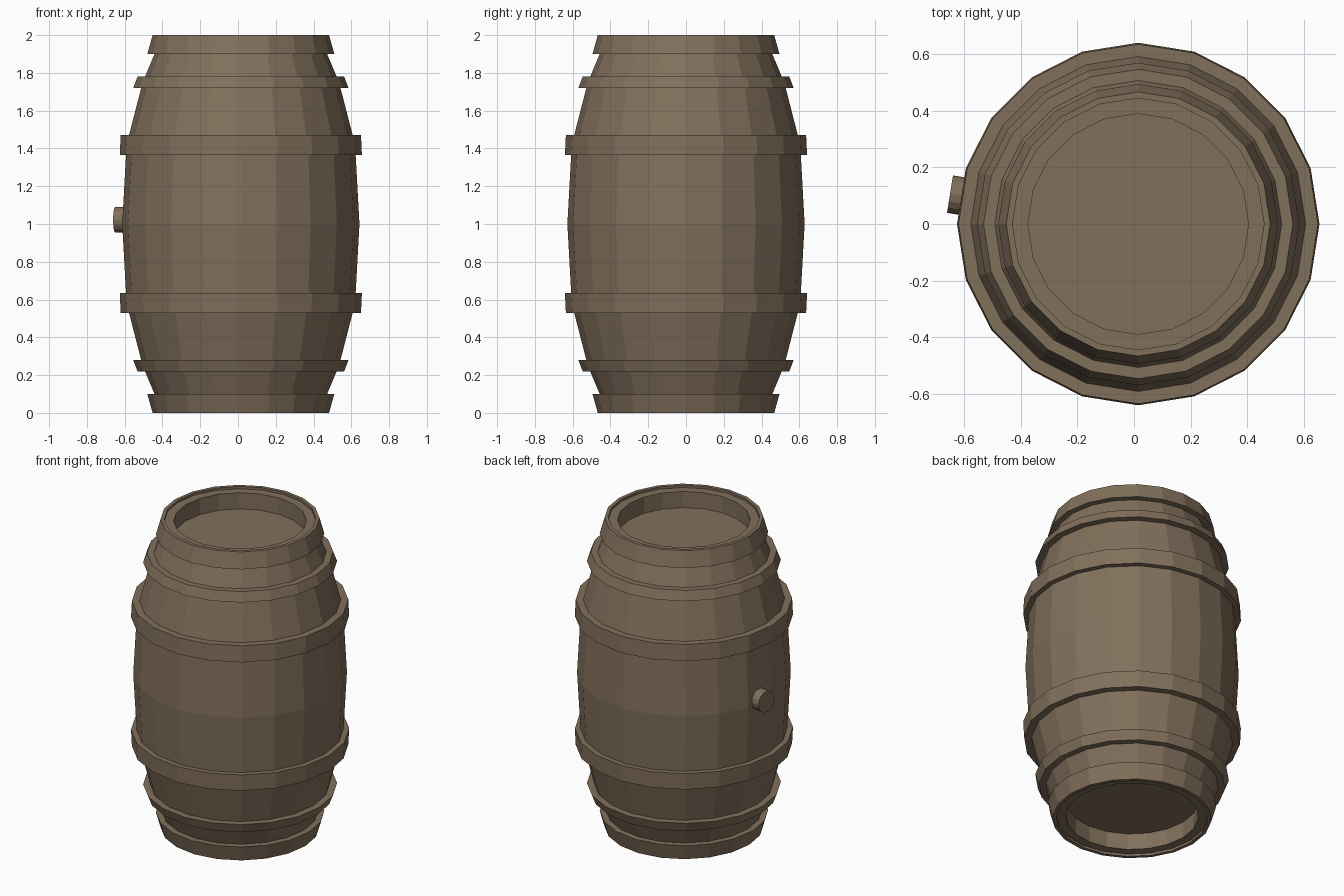
import bpy, bmesh
from math import cos, sin, pi, radians
from mathutils import Matrix, Vector

if "Cube" in bpy.data.objects:
    bpy.data.objects.remove(bpy.data.objects["Cube"])

SIDES = 20
CX = 0.015          # barrel axis, shifted so that the bung fits the centred bounds

wood = bpy.data.materials.new("wood")
wood.diffuse_color = (0.22, 0.16, 0.105, 1)
wood.use_nodes = True
wood.node_tree.nodes["Principled BSDF"].inputs["Base Color"].default_value = wood.diffuse_color


def make_object(name, bm):
    bmesh.ops.recalc_face_normals(bm, faces=bm.faces)
    mesh = bpy.data.meshes.new(name)
    bm.to_mesh(mesh)
    bm.free()
    mesh.materials.append(wood)
    obj = bpy.data.objects.new(name, mesh)
    bpy.context.collection.objects.link(obj)
    return obj


def lathe(name, profile, closed):
    """Spin (radius, z) points round the axis: a closed ring or a capped body."""
    bm = bmesh.new()
    rings = [[bm.verts.new((CX + r * cos(2 * pi * i / SIDES), r * sin(2 * pi * i / SIDES), z))
              for i in range(SIDES)] for r, z in profile]
    pairs = list(zip(rings, rings[1:]))
    if closed:
        pairs.append((rings[-1], rings[0]))
    else:
        bm.faces.new(rings[0])
        bm.faces.new(rings[-1])
    for a, b in pairs:
        for i in range(SIDES):
            j = (i + 1) % SIDES
            bm.faces.new((a[i], a[j], b[j], b[i]))
    return make_object(name, bm)


# Staved body with recessed heads, profile mirrored about z = 1
upper = [(0.605, 1.42), (0.52, 1.75), (0.457, 1.9), (0.445, 1.985), (0.39, 1.985), (0.39, 1.88)]
lower = [(r, 2 - z) for r, z in reversed(upper)]
lathe("barrel_body", lower + [(0.628, 1.0)] + upper, False)

# Hoops: outer radius and height at the low and high edge, inner radii
hoops = {
    "end_hoop": (0.495, 1.90, 0.467, 2.0, 0.45, 0.445),
    "quarter_hoop": (0.57, 1.72, 0.547, 1.78, 0.52, 0.50),
    "bilge_hoop": (0.641, 1.365, 0.636, 1.47, 0.60, 0.58),
}
for name, (r0, z0, r1, z1, i0, i1) in hoops.items():
    ring = [(i0, z0), (r0, z0), (r1, z1), (i1, z1)]
    lathe("upper_" + name, ring, True)
    lathe("lower_" + name, [(r, 2 - z) for r, z in ring], True)

# Bung, set square on one stave
out = Vector((cos(radians(171)), sin(radians(171)), 0))
bm = bmesh.new()
bmesh.ops.create_cone(bm, cap_ends=True, segments=16, radius1=0.067, radius2=0.067, depth=0.1,
                      matrix=Matrix.Translation(Vector((CX, 0, 1.022)) + out * 0.624)
                      @ out.to_track_quat('Z', 'Y').to_matrix().to_4x4())
make_object("bung", bm)
